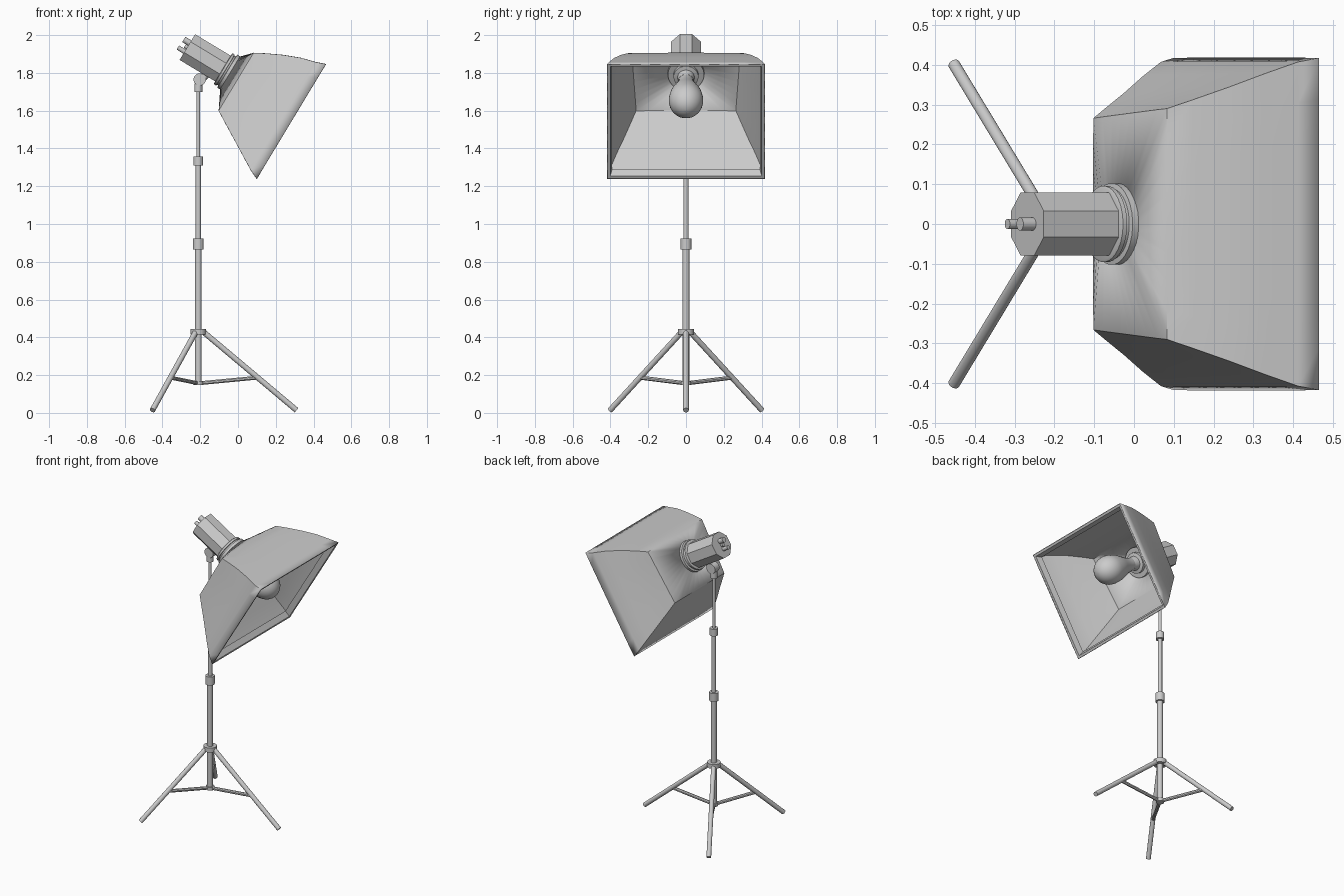
import bpy, bmesh, math
from mathutils import Vector, Matrix

if "Cube" in bpy.data.objects:
    bpy.data.objects.remove(bpy.data.objects["Cube"])

PX = -0.21                      # stand pole x position
# Head frame: local x = light axis, y = width, z = height; origin at opening centre
HEAD = Matrix.Translation((0.2825, 0, 1.5425)) @ Matrix.Rotation(math.radians(31.1), 4, 'Y')


def finish(name, bm, recalc=True):
    if recalc:
        bmesh.ops.recalc_face_normals(bm, faces=bm.faces[:])
    me = bpy.data.meshes.new(name)
    bm.to_mesh(me)
    bm.free()
    ob = bpy.data.objects.new(name, me)
    bpy.context.collection.objects.link(ob)
    return ob


def bridge(bm, loops):
    for a, b in zip(loops, loops[1:]):
        n = len(a)
        for i in range(n):
            bm.faces.new((a[i], a[(i + 1) % n], b[(i + 1) % n], b[i]))


def lathe(name, origin, direction, profile, n=16):
    """Revolve (distance, radius) pairs about a line, capped at both ends."""
    d = Vector(direction).normalized()
    e1 = Vector((1, 0, 0)) if abs(d.y) > 0.9 else Vector((0, 1, 0))
    e1 = (e1 - d * e1.dot(d)).normalized()
    e2 = d.cross(e1)
    bm = bmesh.new()
    loops = []
    for t, r in profile:
        ring = []
        for i in range(n):
            a = 2 * math.pi * (i + 0.5) / n
            ring.append(bm.verts.new(Vector(origin) + d * t + (e1 * math.cos(a) + e2 * math.sin(a)) * r))
        loops.append(ring)
    bridge(bm, loops)
    bm.faces.new(loops[0])
    bm.faces.new(loops[-1])
    return finish(name, bm)


def rod(name, p, q, r, n=16):
    p, q = Vector(p), Vector(q)
    return lathe(name, p, q - p, [(0, r), ((q - p).length, r)], n)


def head_lathe(name, v, profile, n=16, y=0):
    return lathe(name, HEAD @ Vector((0, y, v)), HEAD.to_3x3() @ Vector((1, 0, 0)), profile, n)


# Telescopic pole and its clamps
rod("pole_lower", (PX, 0, 0.15), (PX, 0, 0.88), 0.018)
rod("pole_middle", (PX, 0, 0.88), (PX, 0, 1.33), 0.014)
rod("pole_upper", (PX, 0, 1.33), (PX, 0, 1.73), 0.010)
for name, z0, z1, r in (("clamp_lower", 0.865, 0.922, 0.029), ("clamp_upper", 1.31, 1.358, 0.026),
                        ("tripod_hub", 0.415, 0.445, 0.042), ("brace_collar", 0.148, 0.17, 0.026),
                        ("head_socket", 1.70, 1.745, 0.022)):
    rod(name, (PX, 0, z0), (PX, 0, z1), r)

# Tripod legs with braces
for i, (x, y) in enumerate(((0.31, 0), (-0.453, 0.402), (-0.453, -0.402))):
    foot = Vector((x, y, 0.014))
    out = (Vector((x, y, 0)) - Vector((PX, 0, 0))).normalized()
    top = Vector((PX, 0, 0.43)) + out * 0.025
    rod(f"leg_{i}", top, foot, 0.015)
    rod(f"brace_{i}", Vector((PX, 0, 0.158)) + out * 0.015, top.lerp(foot, 0.585), 0.011, 8)

# Tilting joint under the lamp housing
rod("tilt_joint", (-0.203, -0.024, 1.765), (-0.203, 0.024, 1.765), 0.033)
rod("tilt_arm", (-0.205, 0, 1.755), (-0.13, 0, 1.83), 0.022)

# Lamp housing, mounting rings and rear controls
V = 0.053
head_lathe("lamp_housing", V, [(-0.675, 0.086), (-0.44, 0.086)], 8)
head_lathe("mount_rings", V, [(-0.455, 0.09), (-0.452, 0.096), (-0.44, 0.096), (-0.438, 0.09), (-0.43, 0.09),
                              (-0.428, 0.103), (-0.41, 0.103), (-0.408, 0.096), (-0.39, 0.096)], 32)
head_lathe("bulb_socket", V, [(-0.40, 0.066), (-0.37, 0.066), (-0.365, 0.045), (-0.33, 0.04)], 24)
head_lathe("rear_knob", 0.025, [(-0.717, 0.013), (-0.67, 0.013)], 12)
head_lathe("rear_switch", 0.078, [(-0.712, 0.017), (-0.67, 0.017)], 12)
head_lathe("rear_fuse", 0.052, [(-0.69, 0.012), (-0.67, 0.012)], 12)

# Pear-shaped bulb
bulb = [(-0.36, 0.036), (-0.31, 0.042), (-0.27, 0.053), (-0.23, 0.069), (-0.19, 0.083)]
for k in range(10):
    a = math.radians(-10 + k * 11)
    bulb.append((-0.115 + 0.105 * math.sin(a) - 0.015, 0.092 * max(math.cos(a), 0.02)))
head_lathe("bulb", V, bulb, 24)

# Softbox shell: rectangular sections blended into the round mount
N = 8
bm = bmesh.new()
loops = []
# axis position, bottom v, top v, bottom half width, top half width
for u, b, t, wb, wt in ((0, -0.353, 0.353, 0.416, 0.416), (-0.05, -0.330, 0.335, 0.406, 0.406),
                        (-0.13, -0.283, 0.313, 0.371, 0.378), (-0.218, -0.231, 0.278, 0.328, 0.343),
                        (-0.30, -0.183, 0.238, 0.291, 0.311), (-0.357, -0.149, 0.207, 0.265, 0.289)):
    corners = [Vector(c) for c in ((u, -wb, b), (u, wb, b), (u, wt, t), (u, -wt, t))]
    loops.append([bm.verts.new(HEAD @ corners[s].lerp(corners[(s + 1) % 4], k / N))
                  for s in range(4) for k in range(N)])
ring = []
for i in range(4 * N):
    a = math.radians(-135) + 2 * math.pi * i / (4 * N)
    ring.append(bm.verts.new(HEAD @ Vector((-0.41, 0.098 * math.cos(a), V + 0.098 * math.sin(a)))))
loops.append(ring)
bridge(bm, loops)
box = finish("softbox_shell", bm)
sol = box.modifiers.new("thickness", 'SOLIDIFY')
sol.thickness = 0.005
sol.offset = 0

# Stiff hem frame just inside the opening
bm = bmesh.new()
loops = []
for u, h, w in ((-0.002, 0.352, 0.415), (-0.002, 0.338, 0.401), (-0.04, 0.322, 0.392), (-0.04, 0.334, 0.406)):
    loops.append([bm.verts.new(HEAD @ Vector((u, sy * w, sz * h)))
                  for sy, sz in ((-1, -1), (1, -1), (1, 1), (-1, 1))])
bridge(bm, loops + [loops[0]])
finish("softbox_hem", bm)

# Smooth shading with sharp edges kept
bpy.ops.object.select_all(action='SELECT')
bpy.context.view_layer.objects.active = box
bpy.ops.object.shade_smooth_by_angle(angle=math.radians(31))
